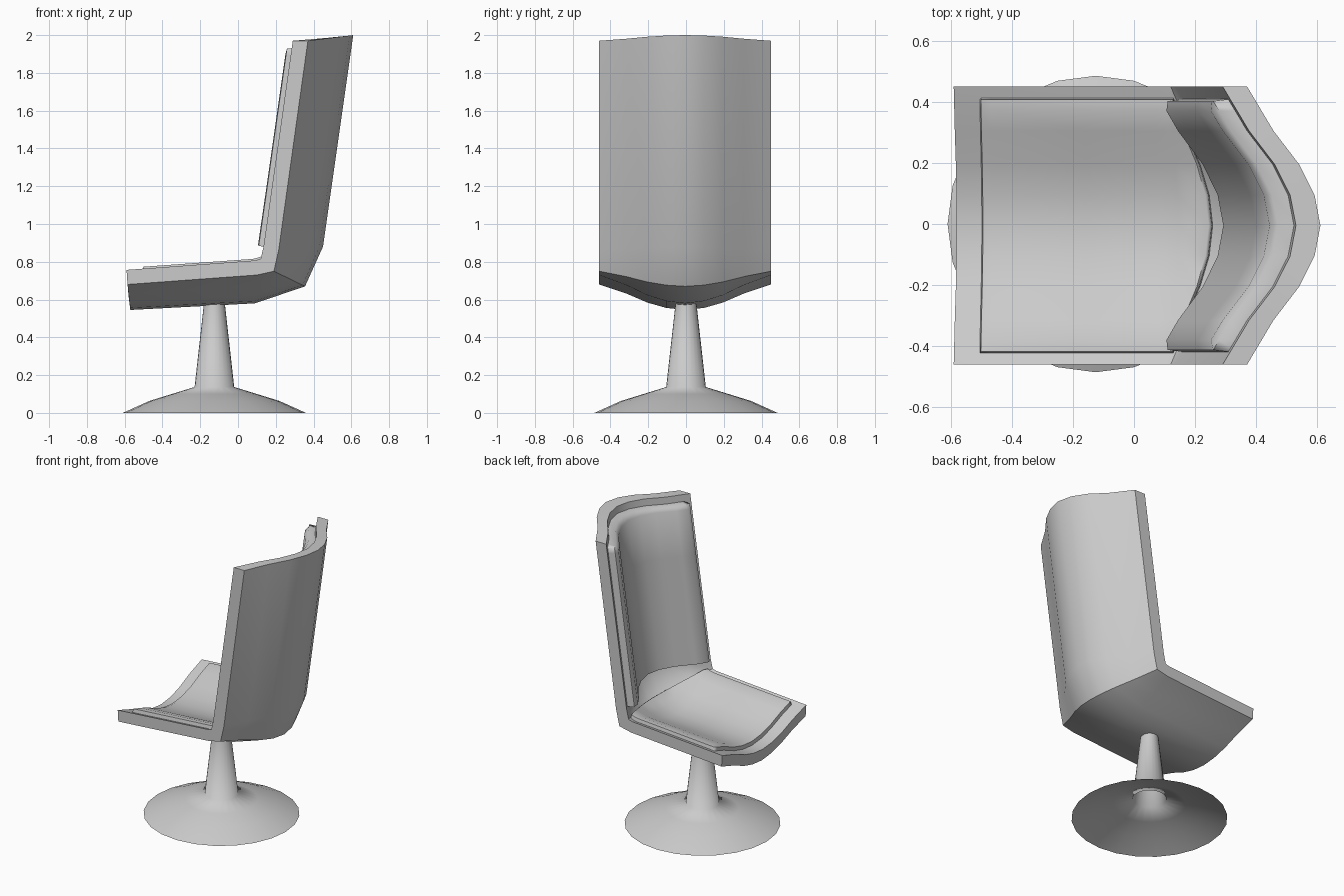
import bpy, bmesh, math
from mathutils import Vector

if "Cube" in bpy.data.objects:
    bpy.data.objects.remove(bpy.data.objects["Cube"])

# Side-view paths (x, z) from back top to seat front
IN_SIDE = [(.29, 1.97), (.135, .88), (.12, .815), (.09, .807), (-.59, .757)]
IN_MID = [(.53, 1.99), (.37, .90), (.29, .745), (.08, .66), (-.58, .625)]
OUT_SIDE = [(.37, 1.97), (.215, .86), (.19, .75), (.10, .73), (-.585, .68)]
OUT_MID = [(.61, 2.0), (.45, .88), (.355, .67), (.09, .58), (-.57, .545)]
# Cross curve: half width y against blend from middle path to side path
YS = [0, .1, .2, .31, .455]
WS = [0, .08, .29, .64, 1]
YC = -.005


def along(path, u):
    i = min(int(u), len(path) - 2)
    return Vector(path[i]).lerp(Vector(path[i + 1]), u - i)


def blend(y):
    y = abs(y)
    for i in range(len(YS) - 1):
        if y <= YS[i + 1]:
            f = (y - YS[i]) / (YS[i + 1] - YS[i])
            return WS[i] + f * (WS[i + 1] - WS[i])
    return 1


def point(mid, side, u, y):
    p = along(mid, u).lerp(along(side, u), blend(y))
    return Vector((p.x, y + YC, p.y))


def finish(name, bm, angle=45):
    bmesh.ops.recalc_face_normals(bm, faces=bm.faces)
    me = bpy.data.meshes.new(name)
    bm.to_mesh(me)
    bm.free()
    ob = bpy.data.objects.new(name, me)
    bpy.context.collection.objects.link(ob)
    bpy.ops.object.select_all(action='DESELECT')
    bpy.context.view_layer.objects.active = ob
    ob.select_set(True)
    bpy.ops.object.shade_smooth_by_angle(angle=math.radians(angle))
    return ob


def loft(name, rings, close_ring=True, caps=True, angle=45):
    bm = bmesh.new()
    rows = [[bm.verts.new(p) for p in r] for r in rings]
    n = len(rows[0])
    for a, b in zip(rows, rows[1:]):
        for j in range(n if close_ring else n - 1):
            k = (j + 1) % n
            bm.faces.new((a[j], a[k], b[k], b[j]))
    if caps:
        h = n // 2
        for r in (rows[0], rows[-1]):
            for j in range(h - 1):
                bm.faces.new((r[j], r[j + 1], r[n - 2 - j], r[n - 1 - j]))
    return finish(name, bm, angle)


# Shell: curved section swept from back to seat
ys = [-y for y in YS[:0:-1]] + YS
rings = []
for u in range(5):
    outer = [point(OUT_MID, OUT_SIDE, u, y) for y in ys]
    inner = [point(IN_MID, IN_SIDE, u, y) for y in reversed(ys)]
    rings.append(outer + inner)
loft("chair_shell", rings)


# Cushions: padded sheets that follow the inside of the shell
def cushion(name, u0, u1, scale, width, thick, normal):
    normal = Vector(normal).normalized()
    e1, e2 = .008, .04
    us = [u0, u0 + e1 * scale, u0 + e2 * scale]
    us += [u0 + (u1 - u0) * f for f in (.3, .5, .7)]
    us += [u1 - e2 * scale, u1 - e1 * scale, u1]
    half = [0, .1, .2, .31, width - e2, width - e1, width]
    cols = [-y for y in half[:0:-1]] + half
    level = (-.015, thick * .7, thick)
    rings = []
    for i, u in enumerate(us):
        row = []
        for j, y in enumerate(cols):
            ring = min(i, len(us) - 1 - i, j, len(cols) - 1 - j, 2)
            row.append(point(IN_MID, IN_SIDE, u, y) + normal * level[ring])
        rings.append(row)
    loft(name, rings, close_ring=False, caps=False, angle=60)


cushion("back_cushion", .04, 1.08, .9, .415, .075, (-.99, 0, .14))
cushion("seat_cushion", 2.15, 3.88, 1.5, .42, .035, (-.06, 0, 1))

# Pedestal: flared base and tapered stem, open underneath
profile = [(.485, 0), (.345, .063), (.225, .1), (.105, .137), (.053, .6)]
SEG = 24
rings = [[Vector((-.125 + r * math.cos(2 * math.pi * k / SEG),
                  r * math.sin(2 * math.pi * k / SEG), z)) for k in range(SEG)]
         for r, z in profile]
loft("pedestal_base", rings, caps=False, angle=70)
